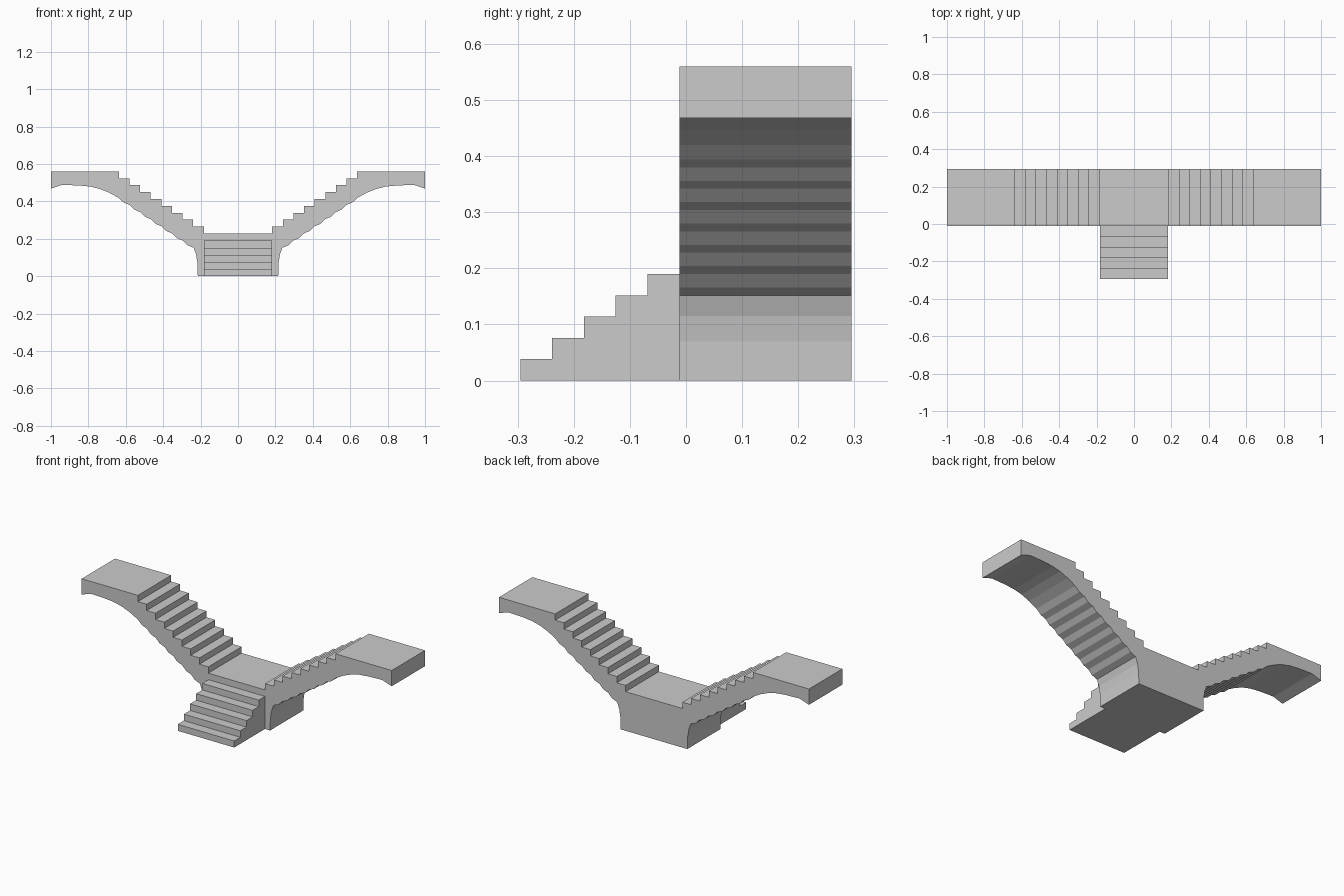
import bpy, bmesh

if "Cube" in bpy.data.objects:
    bpy.data.objects.remove(bpy.data.objects["Cube"])


def extrude(name, pts, to3d, depth):
    """Closed 2D profile swept along the depth vector."""
    bm = bmesh.new()
    face = bm.faces.new([bm.verts.new(to3d(a, b)) for a, b in pts])
    ext = bmesh.ops.extrude_face_region(bm, geom=[face])
    moved = [v for v in ext["geom"] if isinstance(v, bmesh.types.BMVert)]
    bmesh.ops.translate(bm, verts=moved, vec=depth)
    bmesh.ops.recalc_face_normals(bm, faces=bm.faces)
    me = bpy.data.meshes.new(name)
    bm.to_mesh(me)
    bm.free()
    ob = bpy.data.objects.new(name, me)
    bpy.context.collection.objects.link(ob)
    return ob


def steps(a, z, run, rise, count):
    """Zigzag: each step goes up, then forward."""
    pts = [(a, z)]
    for i in range(count):
        pts.append((a + i * run, z + (i + 1) * rise))
        pts.append((a + (i + 1) * run, z + (i + 1) * rise))
    return pts


RUN, FRONT, BACK = 0.0568, -0.012, 0.295

# Upper side of one wing: nine risers from the landing to the high platform
top = steps(0.183, 0.228, RUN, 0.0369, 9)
top[-1] = (1.0, 0.56)

# Underside of one wing: curved foot, scalloped soffit, arch below the platform
under = [(0.215, 0), (0.217, 0.07), (0.224, 0.115)]
for i in range(7):
    x, z = 0.237 + i * RUN, 0.152 + i * 0.038
    under += [(x, z), (x + 0.034, z + 0.014)]
under += [(0.64, 0.42), (0.69, 0.447), (0.74, 0.467), (0.79, 0.479),
          (0.85, 0.485), (0.94, 0.488), (1.0, 0.468)]

# Double wing staircase with the central landing, mirrored in x
half = top + under[::-1]
profile = half + [(-x, z) for x, z in reversed(half)]
extrude("split_staircase", profile, lambda x, z: (x, FRONT, z), (0, BACK - FRONT, 0))

# Front flight leading up to the landing
flight = steps(-BACK, 0, (BACK + FRONT) / 5, 0.038, 5) + [(FRONT, 0)]
extrude("front_steps", flight, lambda y, z: (-0.182, y, z), (0.364, 0, 0))
